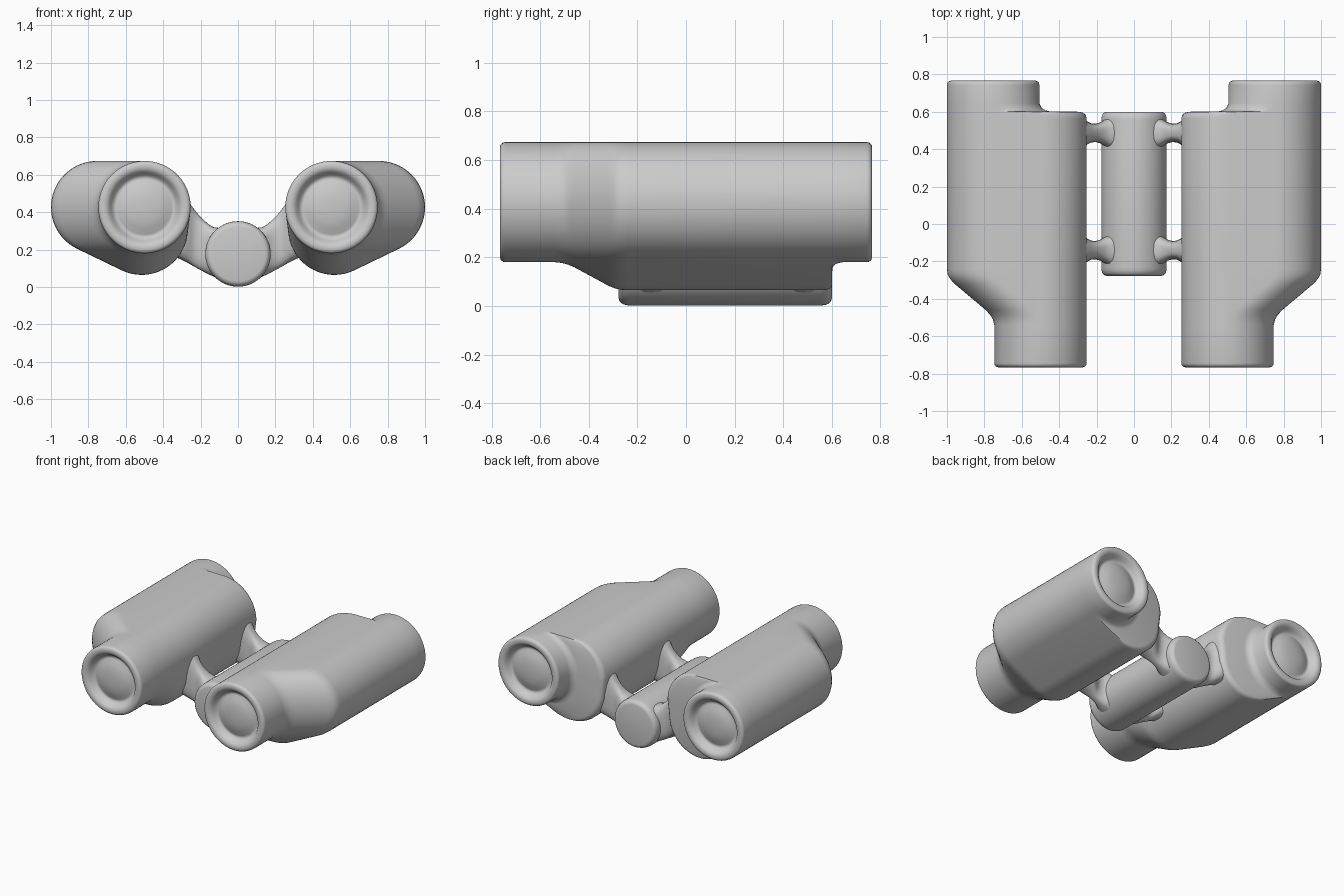
import bpy, bmesh, math
from mathutils import Vector

if "Cube" in bpy.data.objects:
    bpy.data.objects.remove(bpy.data.objects["Cube"])


def loft(name, rings, mirror=False):
    """Skin a list of closed rings, cap both ends and shade smooth."""
    bm = bmesh.new()
    loops = [[bm.verts.new(p) for p in ring] for ring in rings]
    n = len(loops[0])
    for a, b in zip(loops, loops[1:]):
        for i in range(n):
            j = (i + 1) % n
            bm.faces.new((a[i], a[j], b[j], b[i]))
    bm.faces.new(loops[0])
    bm.faces.new(loops[-1])
    bmesh.ops.recalc_face_normals(bm, faces=bm.faces[:])
    mesh = bpy.data.meshes.new(name)
    bm.to_mesh(mesh)
    bm.free()
    mesh.shade_smooth()
    mesh.set_sharp_from_angle(angle=math.radians(50))
    ob = bpy.data.objects.new(name, mesh)
    bpy.context.collection.objects.link(ob)
    if mirror:
        ob.modifiers.new("Mirror", 'MIRROR')
    return ob


# Barrel section: hull of three equal circles (front tube, rear tube, belly)
R = 0.247
FRONT, REAR, BELLY = Vector((0.5, 0.427)), Vector((0.753, 0.427)), Vector((0.515, 0.312))
ARCS = [(REAR, -65, 90), (FRONT, 90, 180), (BELLY, 180, 295)]


def section(y, target, s, r=R):
    """Hull at s=1, shrinking to a plain circle about target at s=0."""
    pts = []
    for centre, a0, a1 in ARCS:
        c = target.lerp(centre, s)
        for k in range(25):
            # tiny inset keeps coincident arc ends distinct
            a = math.radians(a0 + 0.5 + (a1 - a0 - 1) * k / 24)
            pts.append((c.x + r * math.cos(a), y, c.y + r * math.sin(a)))
    return pts


# Tube end from lens centre outwards: (depth behind the rim, radius)
END = [(0.018, 0.01), (0.019, 0.04), (0.023, 0.08), (0.032, 0.115), (0.045, 0.145),
       (0.048, 0.155), (0.044, 0.166), (0.03, 0.178), (0.012, 0.19), (0.003, 0.202),
       (0, 0.214), (0, 0.228), (0.004, 0.238), (0.012, 0.245), (0.022, R)]
END_Y = 0.766
TAPER = [(-0.54, 0), (-0.51, 0.03), (-0.485, 0.09), (-0.46, 0.18), (-0.32, 0.84),
         (-0.295, 0.93), (-0.27, 0.985), (-0.24, 1)]
SHOULDER = [(0.565, 1), (0.582, 0.98), (0.594, 0.93), (0.6, 0.85), (0.602, 0.22),
            (0.607, 0.13), (0.62, 0.05), (0.645, 0)]

barrel = [section(-END_Y + d, FRONT, 0, r) for d, r in END]
barrel += [section(y, FRONT, s) for y, s in TAPER]
barrel += [section(y, REAR, s) for y, s in SHOULDER]
barrel += [section(END_Y - d, REAR, 0, r) for d, r in reversed(END)]
loft("barrels", barrel, mirror=True)

# Central hinge cylinder with rounded ends
HINGE = [(-0.277, 0.145), (-0.274, 0.157), (-0.265, 0.167), (-0.25, 0.173), (-0.235, 0.175),
         (0.558, 0.175), (0.573, 0.173), (0.588, 0.167), (0.597, 0.157), (0.6, 0.145)]
loft("hinge", [[(r * math.cos(a), y, 0.177 + r * math.sin(a))
                for a in (2 * math.pi * k / 64 for k in range(64))] for y, r in HINGE])

# Flared struts joining hinge and barrels: (x, low z, high z, half width)
STRUT = [(0.09, 0.04, 0.315, 0.1), (0.13, 0.056, 0.32, 0.09), (0.155, 0.067, 0.334, 0.072),
         (0.18, 0.08, 0.355, 0.056), (0.205, 0.093, 0.38, 0.049), (0.23, 0.107, 0.41, 0.051),
         (0.25, 0.118, 0.437, 0.062), (0.275, 0.133, 0.465, 0.082), (0.31, 0.15, 0.48, 0.1),
         (0.36, 0.17, 0.48, 0.1)]


def strut_ring(yc, x, lo, hi, w):
    # superellipse section
    pts = []
    for k in range(40):
        c, s = math.cos(k * math.pi / 20), math.sin(k * math.pi / 20)
        pts.append((x, yc + w * math.copysign(abs(c) ** 0.7, c),
                    (lo + hi) / 2 + (hi - lo) / 2 * math.copysign(abs(s) ** 0.7, s)))
    return pts


for name, yc in (("front_strut", -0.14), ("rear_strut", 0.487)):
    loft(name, [strut_ring(yc, *row) for row in STRUT], mirror=True)
